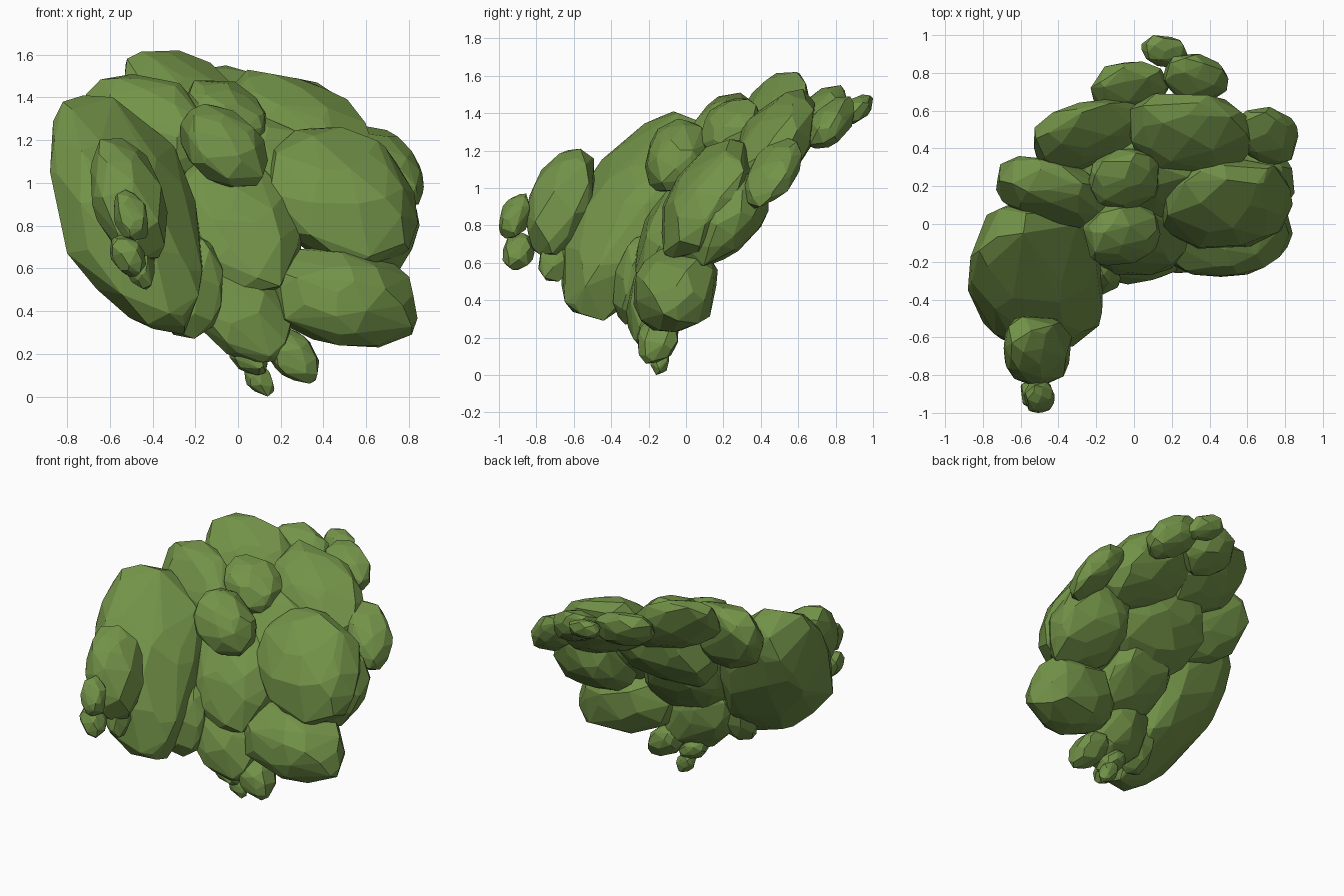
import bpy, bmesh, random
from math import sqrt, pi, sin, cos
from mathutils import Vector

if "Cube" in bpy.data.objects:
    bpy.data.objects.remove(bpy.data.objects["Cube"])

random.seed(7)
green = bpy.data.materials.new("leaf_green")
green.diffuse_color = (0.17, 0.29, 0.065, 1)
green.use_nodes = True
green.node_tree.nodes["Principled BSDF"].inputs["Base Color"].default_value = green.diffuse_color


def tilted_ellipsoid_axes(rxy, rxz, ryz):
    """Lower-triangular shear turning a unit sphere into a tilted ellipsoid."""
    b = sqrt(1 - rxy * rxy)
    c = (ryz - rxy * rxz) / b
    d = sqrt(max(0.04, 1 - rxz * rxz - c * c))
    return rxy, b, rxz, c, d


def clump(name, xs, ys, zs, tilt=(0, 0, 0.6), n=60, box=2.5):
    """Faceted leaf clump filling the given x, y, z ranges; tilt = xy, xz, yz lean."""
    rxy, b, rxz, c, d = tilted_ellipsoid_axes(*tilt)
    pts = []
    for i in range(n):
        u = 1 - 2 * (i + 0.5) / n
        a = i * pi * (3 - sqrt(5)) + random.uniform(-0.4, 0.4)
        u = max(-1, min(1, u + random.uniform(-0.08, 0.08)))
        r = sqrt(1 - u * u)
        p, q, s = r * cos(a), r * sin(a), u
        # slightly boxy sphere with an uneven radius
        k = random.uniform(0.95, 1.05) / (abs(p) ** box + abs(q) ** box + abs(s) ** box) ** (1 / box)
        p, q, s = p * k, q * k, s * k
        pts.append([p, rxy * p + b * q, rxz * p + c * q + d * s])
    # stretch the points to the exact ranges
    for ax, (lo, hi) in enumerate((xs, ys, zs)):
        mn, mx = min(p[ax] for p in pts), max(p[ax] for p in pts)
        for p in pts:
            p[ax] = lo + (p[ax] - mn) / (mx - mn) * (hi - lo)
    centre = Vector([sum(r) / 2 for r in (xs, ys, zs)])
    bm = bmesh.new()
    for p in pts:
        bm.verts.new(Vector(p) - centre)
    bmesh.ops.convex_hull(bm, input=bm.verts)
    loose = [v for v in bm.verts if not v.link_faces]
    bmesh.ops.delete(bm, geom=loose, context='VERTS')
    bmesh.ops.dissolve_limit(bm, angle_limit=0.12, verts=bm.verts, edges=bm.edges)
    bmesh.ops.recalc_face_normals(bm, faces=bm.faces)
    me = bpy.data.meshes.new(name)
    bm.to_mesh(me)
    bm.free()
    me.materials.append(green)
    ob = bpy.data.objects.new(name, me)
    ob.location = centre
    bpy.context.collection.objects.link(ob)


# left wing and its forward tip
clump("left_clump", (-.88, -.16), (-.67, .11), (.29, 1.41), (-.05, -.45, .55), 90, 2.7)
clump("left_front_clump", (-.69, -.33), (-.86, -.49), (.64, 1.21), (0, -.35, .35))
clump("left_lower_bud", (-.54, -.39), (-.79, -.6), (.5, .78), (0, -.3, .2), 36)
clump("tip_upper_bud", (-.58, -.42), (-1, -.83), (.73, .97), (0, -.3, .3), 36)
clump("tip_lower_bud", (-.6, -.43), (-.98, -.81), (.56, .76), (0, -.3, .1), 36)
clump("left_inner_clump", (-.36, -.07), (-.39, -.15), (.27, .75), (0, .1, .3), 40)

# middle slab
clump("middle_clump", (-.3, .3), (-.27, .24), (.47, 1.15), (0, -.2, .6))
clump("lower_middle_clump", (-.24, .25), (-.32, -.03), (.16, .66), (.1, -.4, .3))
clump("inner_clump", (-.36, .38), (.0, .46), (.75, 1.36), (0, 0, .6))
clump("front_knob", (-.27, .14), (-.22, .11), (.98, 1.37), (.1, -.35, .2))
clump("upper_knob", (-.24, .13), (.08, .4), (1.15, 1.48), (.1, -.35, .3))

# right side
clump("right_clump", (.14, .84), (-.13, .36), (.61, 1.26), (.05, -.25, .52), 70)
clump("right_back_clump", (.3, .85), (-.04, .44), (.58, 1.08), (-.05, -.1, .5))
clump("lower_right_clump", (.15, .84), (-.28, .17), (.23, .7), (.15, -.18, .1))
clump("far_right_clump", (.55, .87), (.31, .62), (.89, 1.27), (-.1, -.55, .5), 50)

# upper row
clump("upper_left_clump", (-.73, -.12), (-.02, .36), (.97, 1.51), (-.35, -.25, .45))
clump("top_left_clump", (-.53, .05), (.28, .66), (1.15, 1.62), (.3, -.45, .4))
clump("top_right_clump", (-.03, .64), (.25, .69), (.97, 1.53), (-.1, -.45, .5), 70)

# back tip
clump("back_left_bud", (-.23, .19), (.6, .86), (1.24, 1.55), (.1, -.3, .45), 45)
clump("back_right_bud", (.15, .5), (.64, .9), (1.21, 1.49), (-.15, -.35, .45), 45)
clump("back_tip_bud", (.04, .29), (.83, 1), (1.34, 1.5), (-.2, -.3, .4), 36)

# bottom tip
clump("bottom_right_bud", (.13, .38), (-.26, -.04), (.06, .33), (0, -.4, .2), 45)
clump("bottom_left_bud", (-.04, .14), (-.25, -.08), (.1, .27), (0, -.4, .2), 36)
clump("bottom_tip_bud", (.03, .17), (-.19, -.09), (0, .16), (0, -.4, .1), 36)
